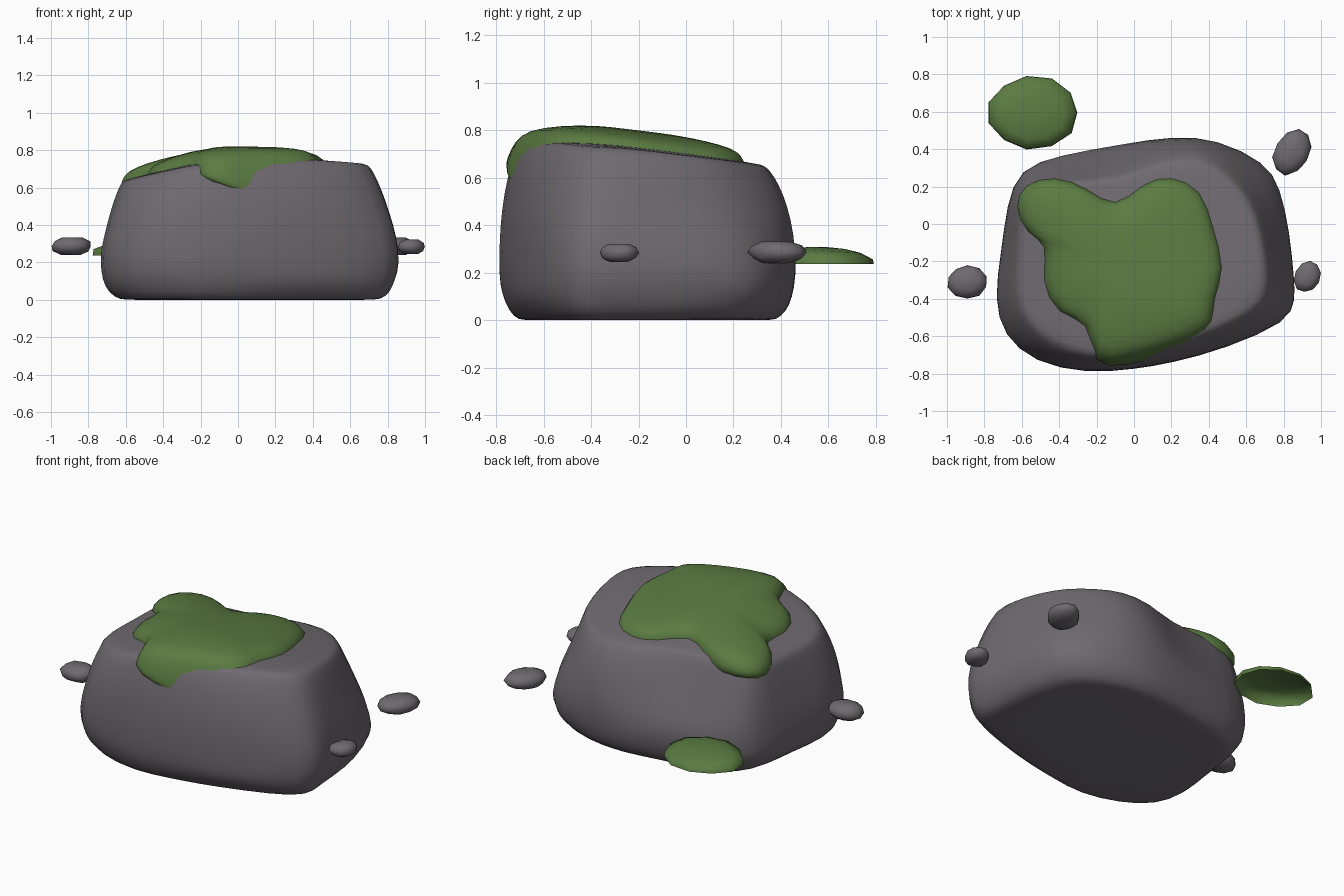
import bpy, bmesh, math, random
from mathutils import Vector, Matrix, noise

if "Cube" in bpy.data.objects:
    bpy.data.objects.remove(bpy.data.objects["Cube"])

random.seed(4)


def material(name, rgb):
    m = bpy.data.materials.new(name)
    m.diffuse_color = (*rgb, 1)
    m.use_nodes = True
    m.node_tree.nodes["Principled BSDF"].inputs["Base Color"].default_value = m.diffuse_color
    return m


STONE = material("grey stone", (0.158, 0.144, 0.162))
MOSS = material("moss green", (0.103, 0.198, 0.054))


def finish(bm, name, mat, subdiv=0):
    me = bpy.data.meshes.new(name)
    bm.to_mesh(me)
    bm.free()
    me.materials.append(mat)
    for p in me.polygons:
        p.use_smooth = True
    ob = bpy.data.objects.new(name, me)
    bpy.context.collection.objects.link(ob)
    if subdiv:
        mod = ob.modifiers.new("soften", 'SUBSURF')
        mod.levels = mod.render_levels = subdiv
    return ob


def loft(rings, cap_start=False, tip=None):
    """Skin closed rings of points; optionally close the start and fan to a tip."""
    bm = bmesh.new()
    vs = [[bm.verts.new(p) for p in r] for r in rings]
    n = len(vs[0])
    for a, b in zip(vs, vs[1:]):
        for i in range(n):
            j = (i + 1) % n
            bm.faces.new((a[i], a[j], b[j], b[i]))
    if cap_start:
        bm.faces.new(vs[0][::-1])
    if tip:
        t = bm.verts.new(tip)
        for i in range(n):
            bm.faces.new((vs[-1][i], vs[-1][(i + 1) % n], t))
    return bm


def top(x, y):
    """Height of the sloping, faceted top of the boulder."""
    return min(0.75, 0.775 + 0.22 * x, 0.695 - 0.123 * y, 0.79 - 0.09 * x)


# Boulder: widest outline and top shoulder outline, matched point for point
WIDE = [(.86, -.3), (.84, -.05), (.79, .2), (.71, .33), (.45, .455), (.2, .475),
        (-.05, .435), (-.4, .375), (-.62, .3), (-.68, .1), (-.71, -.15), (-.75, -.4),
        (-.70, -.6), (-.535, -.74), (-.25, -.80), (0, -.775), (.2, -.745), (.5, -.665),
        (.83, -.525), (.865, -.41)]
SHOULDER = [(.70, -.25), (.68, -.05), (.61, .14), (.50, .25), (.37, .345), (.15, .33),
            (-.07, .23), (-.38, .22), (-.57, .2), (-.61, .07), (-.61, -.15), (-.63, -.38),
            (-.58, -.52), (-.44, -.63), (-.25, -.71), (0, -.70), (.2, -.65), (.45, -.555),
            (.65, -.46), (.70, -.37)]
CX, CY = 0.05, -0.16
BULGED = {4, 5, 13, 14, 15, 16, 17}      # sides that stay full before rounding over
SLOPED = {1, 2, 3, 6, 7}                 # flat, leaning corners


def low_ring(s, z, jit=.012):
    out = []
    for x, y in WIDE:
        k = s + random.uniform(-jit, jit)
        out.append((CX + (x - CX) * k, CY + (y - CY) * k, z * random.uniform(.8, 1.2)))
    return out


def side_ring(ts, h):
    out = []
    for i, ((x, y), (u, v)) in enumerate(zip(WIDE, SHOULDER)):
        t = ts[0] if i in BULGED else ts[2] if i in SLOPED else ts[1]
        out.append((x + (u - x) * t, y + (v - y) * t, h * top(u, v)))
    return out


def top_ring(s, dz):
    out = []
    for u, v in SHOULDER:
        x, y = CX + (u - CX) * s, CY + (v - CY) * s
        out.append((x, y, top(x, y) + dz))
    return out


rings = [low_ring(.80, 0), low_ring(.87, 0, .02), low_ring(.935, .04, .02),
         low_ring(.98, .10, .015), low_ring(1.0, .20, .005),
         side_ring((0, .07, .16), .46), side_ring((.12, .31, .45), .64),
         side_ring((.38, .57, .70), .81), side_ring((.70, .82, .88), .93),
         top_ring(1.0, 0), top_ring(.92, 0), top_ring(.6, .008), top_ring(.3, .012)]
finish(loft(rings, True, (CX, CY, top(CX, CY) + .012)), "boulder", STONE, 1)

# Moss blanket on top, hanging over the front edge
PATCH = [(-.64, .1), (-.59, .215), (-.43, .26), (-.25, .2), (-.1, .07), (.05, .23), (.2, .265),
         (.37, .19), (.42, 0), (.50, -.25), (.42, -.4), (.43, -.53), (.34, -.60), (.24, -.65),
         (.11, -.695), (-.05, -.735), (-.22, -.745), (-.235, -.51), (-.41, -.5), (-.51, -.30),
         (-.45, -.1), (-.58, -.06)]
MX, MY = -0.05, -0.2


def moss_ring(t, lift, hang=0):
    """Outline scaled by t, draped on the stone; hang lets the front edge droop."""
    out = []
    for x, y in PATCH:
        front = y < -.52 and x > -.24
        k = t + (.05 * hang if front else 0)
        px, py = MX + (x - MX) * k, MY + (y - MY) * k
        z = top(px, py) + lift
        if front and hang:
            low = .53 + abs(x - .1) * .52
            z = min(z, z + (low - z) * hang)
        out.append((px, py, z))
    return out


rings = [moss_ring(.96, -.07, 1), moss_ring(1.0, -.045, 1), moss_ring(1.01, -.015, .6),
         moss_ring(.97, .03, .1), moss_ring(.88, .053), moss_ring(.65, .070),
         moss_ring(.35, .080)]
finish(loft(rings, False, (MX, MY, top(MX, MY) + .08)), "moss_blanket", MOSS, 1)

# Loose moss clump: a shallow open dome behind the boulder
N = 11
wob = [random.uniform(.97, 1.03) for _ in range(N)]


def clump_ring(s, z):
    return [(-.54 + .242 * s * wob[i] * math.cos(math.tau * i / N),
             .595 + .198 * s * wob[i] * math.sin(math.tau * i / N),
             z - .012 * (z > .24) * math.sin(math.tau * i / N) * s) for i in range(N)]


rings = [clump_ring(1, .237), clump_ring(.98, .268), clump_ring(.72, .292), clump_ring(.38, .305)]
finish(loft(rings, False, (-.54, .595, .308)), "moss_clump", MOSS)


# Pebbles: flattened, slightly lumpy spheres
def pebble(name, loc, size, turn):
    bm = bmesh.new()
    bmesh.ops.create_icosphere(bm, subdivisions=2, radius=1)
    for v in bm.verts:
        v.co *= random.uniform(.95, 1.05)
        v.co.z = max(-.85, min(.85, v.co.z)) / .85
    m = Matrix.Translation(loc) @ Matrix.Rotation(turn, 4, 'Z') @ Matrix.Diagonal((*size, 1))
    bmesh.ops.transform(bm, matrix=m, verts=bm.verts)
    finish(bm, name, STONE)


pebble("pebble_left", (-.89, -.31, .287), (.108, .09, .047), 0)
pebble("pebble_back_right", (.845, .385, .286), (.13, .095, .046), math.radians(60))
pebble("pebble_right", (.927, -.283, .284), (.086, .07, .038), math.radians(65))
